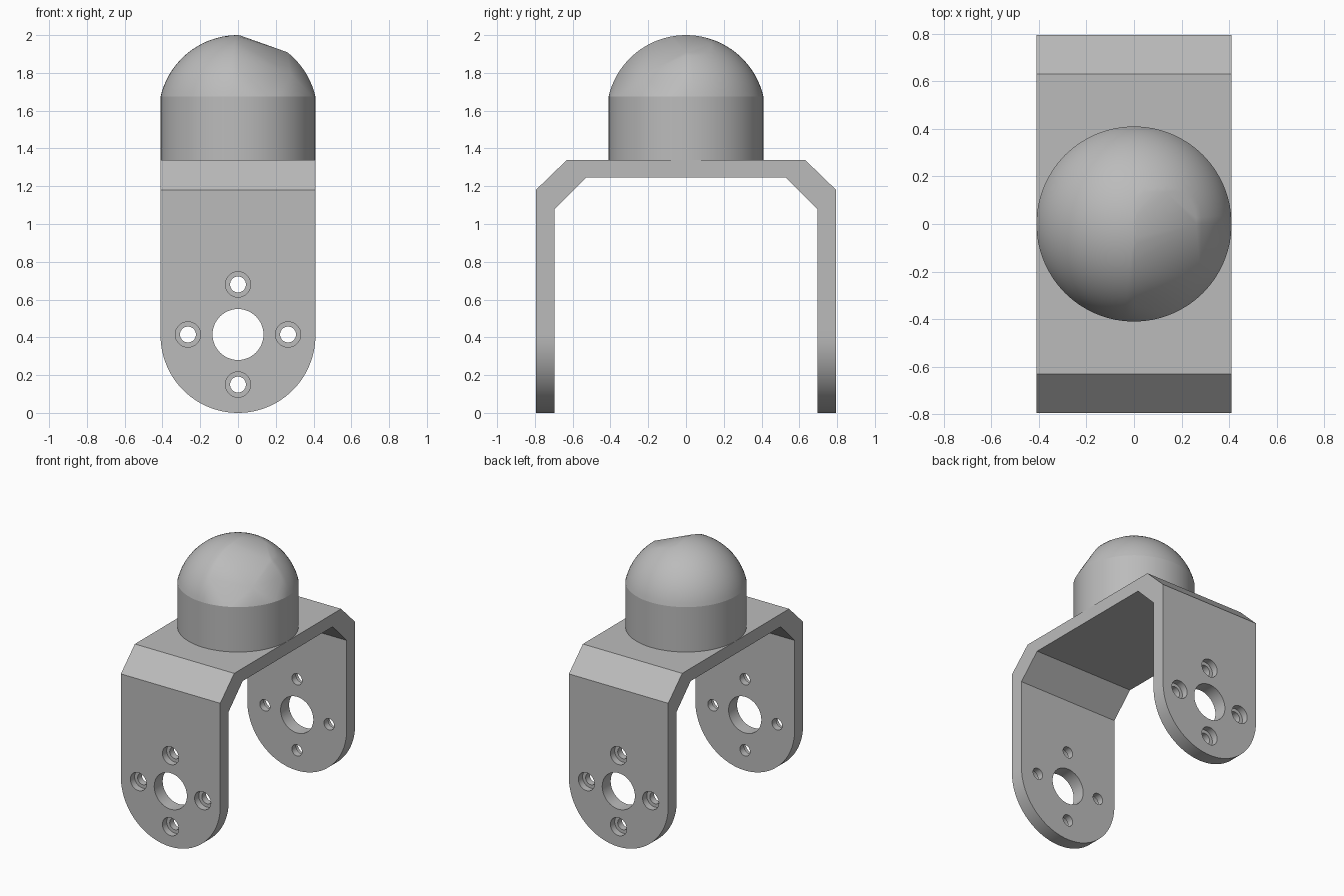
import bpy, bmesh, math
from mathutils import Matrix, Vector

if "Cube" in bpy.data.objects:
    bpy.data.objects.remove(bpy.data.objects["Cube"], do_unlink=True)

grey = bpy.data.materials.new("plain_grey")
grey.use_nodes = True
grey.diffuse_color = (0.5, 0.5, 0.5, 1)
grey.node_tree.nodes["Principled BSDF"].inputs["Base Color"].default_value = (0.5, 0.5, 0.5, 1)

RADIUS = 0.41      # half width of the bracket, radius of leg ends and drum
TOP = 1.34         # top face of the bracket
RIM = 1.675        # where drum meets dome


def make_object(name, bm):
    bmesh.ops.recalc_face_normals(bm, faces=bm.faces)
    mesh = bpy.data.meshes.new(name)
    bm.to_mesh(mesh)
    bm.free()
    mesh.materials.append(grey)
    obj = bpy.data.objects.new(name, mesh)
    bpy.context.collection.objects.link(obj)
    return obj


def prism(name, points, direction):
    bm = bmesh.new()
    face = bm.faces.new([bm.verts.new(p) for p in points])
    new = bmesh.ops.extrude_face_region(bm, geom=[face])["geom"]
    bmesh.ops.translate(bm, vec=direction,
                        verts=[v for v in new if isinstance(v, bmesh.types.BMVert)])
    return make_object(name, bm)


def rods(name, centres, radius, spans):
    """Cylinders along y, one for each centre and y span."""
    bm = bmesh.new()
    for x, z in centres:
        for y0, y1 in spans:
            place = Matrix.Translation((x, (y0 + y1) / 2, z)) @ Matrix.Rotation(math.pi / 2, 4, 'X')
            bmesh.ops.create_cone(bm, cap_ends=True, segments=48, radius1=radius,
                                  radius2=radius, depth=y1 - y0, matrix=place)
    return make_object(name, bm)


def select_only(obj):
    bpy.ops.object.select_all(action='DESELECT')
    obj.select_set(True)
    bpy.context.view_layer.objects.active = obj


def cut(obj, cutter, operation='DIFFERENCE'):
    mod = obj.modifiers.new("cut", 'BOOLEAN')
    mod.operation, mod.solver, mod.object = operation, 'EXACT', cutter
    select_only(obj)
    bpy.ops.object.modifier_apply(modifier=mod.name)
    bpy.data.objects.remove(cutter, do_unlink=True)


def smooth(obj, degrees=30):
    select_only(obj)
    bpy.ops.object.shade_smooth_by_angle(angle=math.radians(degrees))


# Bracket: chamfered U section swept across x
half = [(0.695, -0.1), (0.795, -0.1), (0.795, 1.18), (0.63, TOP)]
inner = [(0.53, 1.245), (0.695, 1.08)]
section = half + [(-y, z) for y, z in reversed(half)]
section += [(-y, z) for y, z in reversed(inner)] + inner
bracket = prism("bracket", [(-RADIUS, y, z) for y, z in section], (2 * RADIUS, 0, 0))

# Rounded leg ends
arc = [math.pi + math.pi * i / 48 for i in range(49)]
outline = [(RADIUS * math.cos(a), -1, RADIUS + RADIUS * math.sin(a)) for a in arc]
outline[0], outline[-1] = (-RADIUS, -1, RADIUS), (RADIUS, -1, RADIUS)
outline += [(RADIUS, -1, 1.5), (-RADIUS, -1, 1.5)]
cut(bracket, prism("leg_outline", outline, (0, 2, 0)), 'INTERSECT')

# Shaft hole and four counterbored screw holes in each leg
mid = 0.415
screws = [(0.265 * math.cos(k * math.pi / 2), mid + 0.265 * math.sin(k * math.pi / 2))
          for k in range(4)]
through = [(-1, 1)]
cut(bracket, rods("shaft_cutter", [(0, mid)], 0.135, through))
cut(bracket, rods("screw_cutter", screws, 0.042, through))
cut(bracket, rods("counterbore_cutter", screws, 0.067, [(-1, -0.745), (0.745, 1)]))
smooth(bracket)

# Drum
bm = bmesh.new()
bmesh.ops.create_cone(bm, cap_ends=True, segments=64, radius1=RADIUS, radius2=RADIUS,
                      depth=RIM - TOP, matrix=Matrix.Translation((0, 0, (RIM + TOP) / 2)))
smooth(make_object("drum", bm))

# Dome: spherical cap with a flattened patch on its front left
rise = 2 - RIM
ball = (RADIUS ** 2 + rise ** 2) / (2 * rise)
centre = 2 - ball
bm = bmesh.new()
bm.verts.new((0, 0, 2))
tilt_max = math.asin(RADIUS / ball) 
for ring in range(1, 21):
    tilt = tilt_max * ring / 20
    for k in range(64):
        a = math.tau * k / 64
        p = Vector((ball * math.sin(tilt) * math.cos(a), ball * math.sin(tilt) * math.sin(a),
                    centre + ball * math.cos(tilt)))
        flattened = p.x > 0.01 and (p.y < -0.02 or (p.z > 1.91 and p.y < 0.13))
        if ring == 20 or not flattened:
            bm.verts.new(p)
# One surviving corner of the patch
bm.verts.new((0.28, -0.23, centre + math.sqrt(ball ** 2 - 0.28 ** 2 - 0.23 ** 2)))
bmesh.ops.convex_hull(bm, input=bm.verts)
smooth(make_object("dome", bm))
